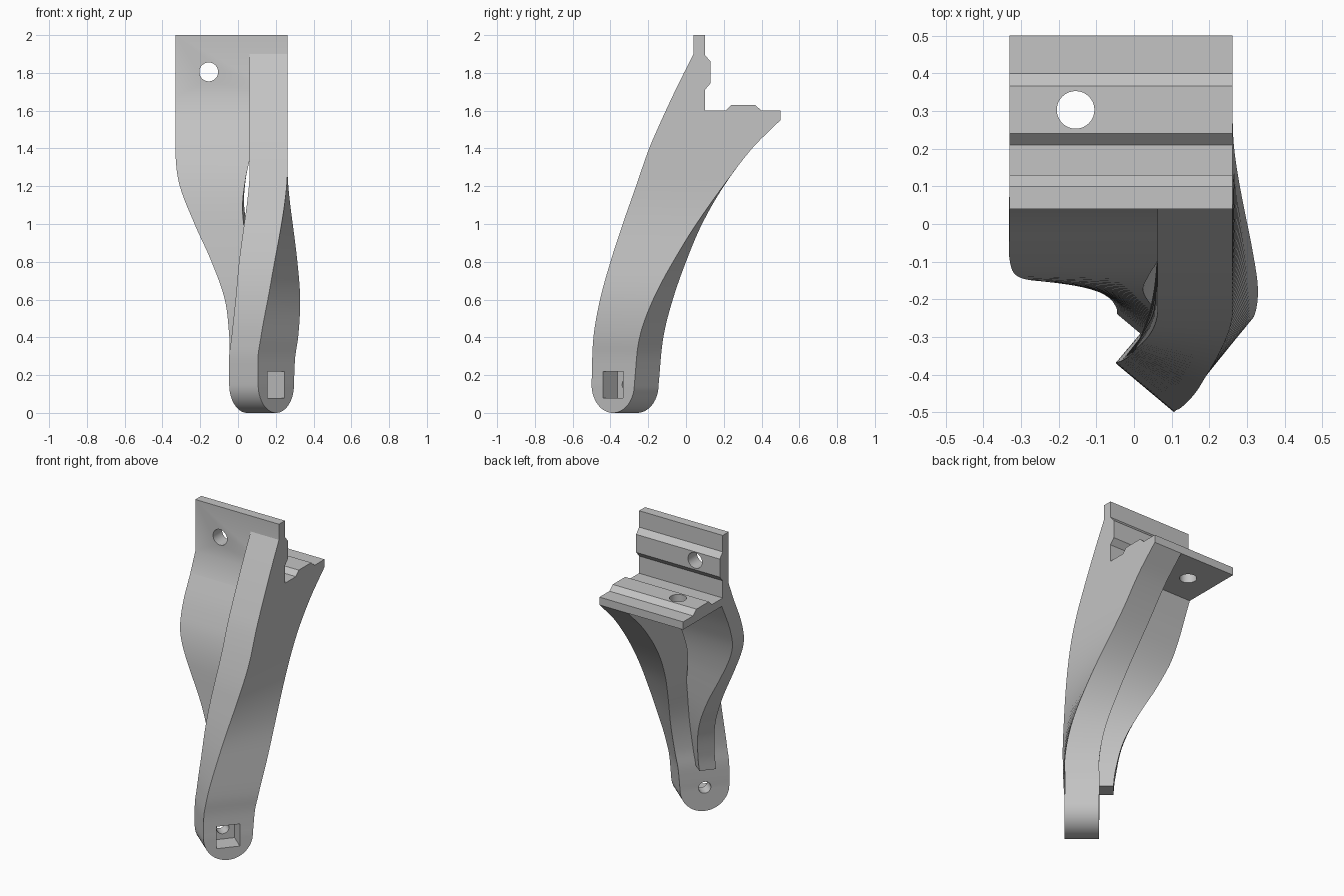
import bpy, bmesh, math
from mathutils import Matrix, Vector

cube = bpy.data.objects.get("Cube")
if cube:
    bpy.data.objects.remove(cube, do_unlink=True)

grey = bpy.data.materials.new("plain_grey")
grey.use_nodes = True
grey.diffuse_color = (0.55, 0.55, 0.55, 1)
grey.node_tree.nodes["Principled BSDF"].inputs["Base Color"].default_value = grey.diffuse_color

TWIST = math.radians(40)
HALF = 0.1          # half thickness of the twisted arm
TOP = 1.55          # underside of the shelf


def curve(keys, z):
    """Smooth interpolation through (z, value) keys."""
    z = min(max(z, keys[0][0]), keys[-1][0])

    def slope(i):
        a, b = keys[max(i - 1, 0)], keys[min(i + 1, len(keys) - 1)]
        return (b[1] - a[1]) / (b[0] - a[0])
    for i in range(len(keys) - 1):
        (z0, v0), (z1, v1) = keys[i], keys[i + 1]
        if z <= z1:
            h = z1 - z0
            t = (z - z0) / h
            m0, m1 = slope(i) * h, slope(i + 1) * h
            return (v0 * (2*t**3 - 3*t*t + 1) + m0 * (t**3 - 2*t*t + t)
                    + v1 * (3*t*t - 2*t**3) + m1 * (t**3 - t*t))


def finish(name, bm):
    bmesh.ops.recalc_face_normals(bm, faces=bm.faces)
    mesh = bpy.data.meshes.new(name)
    bm.to_mesh(mesh)
    bm.free()
    mesh.materials.append(grey)
    ob = bpy.data.objects.new(name, mesh)
    bpy.context.collection.objects.link(ob)
    return ob


def loft(name, rings):
    bm = bmesh.new()
    rows = [[bm.verts.new(p) for p in ring] for ring in rings]
    for a, b in zip(rows, rows[1:]):
        for i in range(len(a)):
            j = (i + 1) % len(a)
            bm.faces.new((a[i], a[j], b[j], b[i]))
    bm.faces.new(rows[0])
    bm.faces.new(rows[-1])
    return finish(name, bm)


def extrude_x(name, profile, x0, x1):
    return loft(name, [[(x, y, z) for y, z in profile] for x in (x0, x1)])


def cut(ob, matrix, radius=None, size=None):
    """Cut a round hole or a box-shaped pocket and bake the result."""
    bm = bmesh.new()
    if radius:
        bmesh.ops.create_cone(bm, cap_ends=True, segments=32, radius1=radius,
                              radius2=radius, depth=size, matrix=matrix)
    else:
        bmesh.ops.create_cube(bm, size=1, matrix=matrix @ Matrix.Diagonal((*size, 1)))
    cutter = finish("cutter", bm)
    cutter.hide_render = True
    mod = ob.modifiers.new("cut", 'BOOLEAN')
    mod.object, mod.solver = cutter, 'EXACT'
    bpy.context.view_layer.update()
    baked = bpy.data.meshes.new_from_object(
        ob.evaluated_get(bpy.context.evaluated_depsgraph_get()))
    ob.modifiers.clear()
    ob.data = baked
    bpy.data.objects.remove(cutter, do_unlink=True)


# Side outline and sideways drift of the twisted arm
FRONT = [(.15, -.5), (.4, -.49), (.6, -.455), (.8, -.4), (1, -.335), (1.2, -.265), (1.4, -.195), (TOP, -.13)]
REAR = [(.15, -.145), (.4, -.12), (.6, -.07), (.8, 0), (1, .085), (1.2, .2), (1.4, .35), (TOP, .5)]
DRIFT = [(.2, .125), (.3, .128), (.4, .142), (.6, .158), (.8, .16), (1.2, .162), (TOP, .162)]


def section(z):
    """Centre, thickness axis, width axis and half width of the arm at height z."""
    s = min(max((z - 0.3) / 1.0, 0), 1)
    a = TWIST * (1 - s * s * (3 - 2 * s))
    lo, hi = curve(FRONT, z), curve(REAR, z)
    half = (hi - lo - 2 * HALF * math.sin(a)) / math.cos(a) / 2
    centre = Vector((curve(DRIFT, z), (lo + hi) / 2, z))
    return (centre, Vector((math.cos(a), -math.sin(a), 0)),
            Vector((math.sin(a), math.cos(a), 0)), half)


# Twisted arm with a rounded foot
rings = []
steps = [0.15 * (1 - math.cos(math.pi / 2 * i / 14)) for i in range(14)]
steps += [0.15 + (TOP - 0.15) * i / 56 for i in range(57)]
for z in steps:
    c, u, v, half = section(z)
    if z < 0.15:
        half *= max(math.sqrt(1 - (1 - z / 0.15) ** 2), 0.01)
    rings.append([c + u * HALF * i + v * half * j
                  for i, j in ((-1, -1), (1, -1), (1, 1), (-1, 1))])
arm = loft("twisted_arm", rings)

# Bolt hole and square nut pocket in the foot
c, u, v, half = section(0.15)
frame = Matrix((u, v, u.cross(v))).transposed().to_4x4()
cut(arm, Matrix.Translation(c + u * HALF) @ frame, size=(0.24, 0.14, 0.14))
cut(arm, Matrix.Translation(c) @ frame @ Matrix.Rotation(math.pi / 2, 4, 'Y'),
    radius=0.037, size=0.5)

# Curved side flange behind the front edge of the arm
OUTER = [(.3, -.045), (.4, -.046), (.6, -.07), (.8, -.14), (1, -.23), (1.2, -.308), (1.35, -.33), (TOP, -.33)]
INNER = [(.3, .04), (.6, .07), (.8, .064), (.95, .036), (1.1, .024), (1.25, .042), (1.36, .064), (TOP, .064)]
rings = []
for i in range(51):
    z = 0.3 + (TOP - 0.3) * i / 50
    c, u, v, half = section(z)
    t = 0.1 + 0.02 * (z - 0.3) / (TOP - 0.3)
    base = c - u * HALF - v * (half - t)
    outer, inner = [base + u * (curve(k, z) - base.x) / u.x for k in (OUTER, INNER)]
    rings.append([outer, inner, inner + v * t, outer + v * t])
flange = loft("side_flange", rings)

# Angled head with raised ribs on the wall and the shelf
head = extrude_x("ribbed_head", [
    (.04, 2), (.1, 2), (.1, 1.895), (.13, 1.86), (.13, 1.745), (.1, 1.71), (.1, 1.6),
    (.21, 1.6), (.24, 1.63), (.366, 1.63), (.4, 1.6), (.5, 1.6), (.5, TOP),
    (-.01, TOP), (.04, 1.67)], -.33, .262)
cut(head, Matrix.Translation((-.155, .08, 1.805)) @ Matrix.Rotation(math.pi / 2, 4, 'X'),
    radius=0.05, size=0.3)
cut(head, Matrix.Translation((-.155, .303, 1.6)), radius=0.05, size=0.3)

# Top of the arm rising along the front of the head
rib = extrude_x("arm_top_rib", [(-.13, TOP), (-.107, 1.6), (-.06, 1.7), (-.011, 1.8),
                                (.04, 1.9), (.07, 1.9), (.07, TOP)], .062, .262)

# Smooth curved surfaces, keep the edges sharp
for ob in (arm, flange, head, rib):
    bpy.ops.object.select_all(action='DESELECT')
    ob.select_set(True)
    bpy.context.view_layer.objects.active = ob
    bpy.ops.object.shade_smooth_by_angle(angle=math.radians(30))
